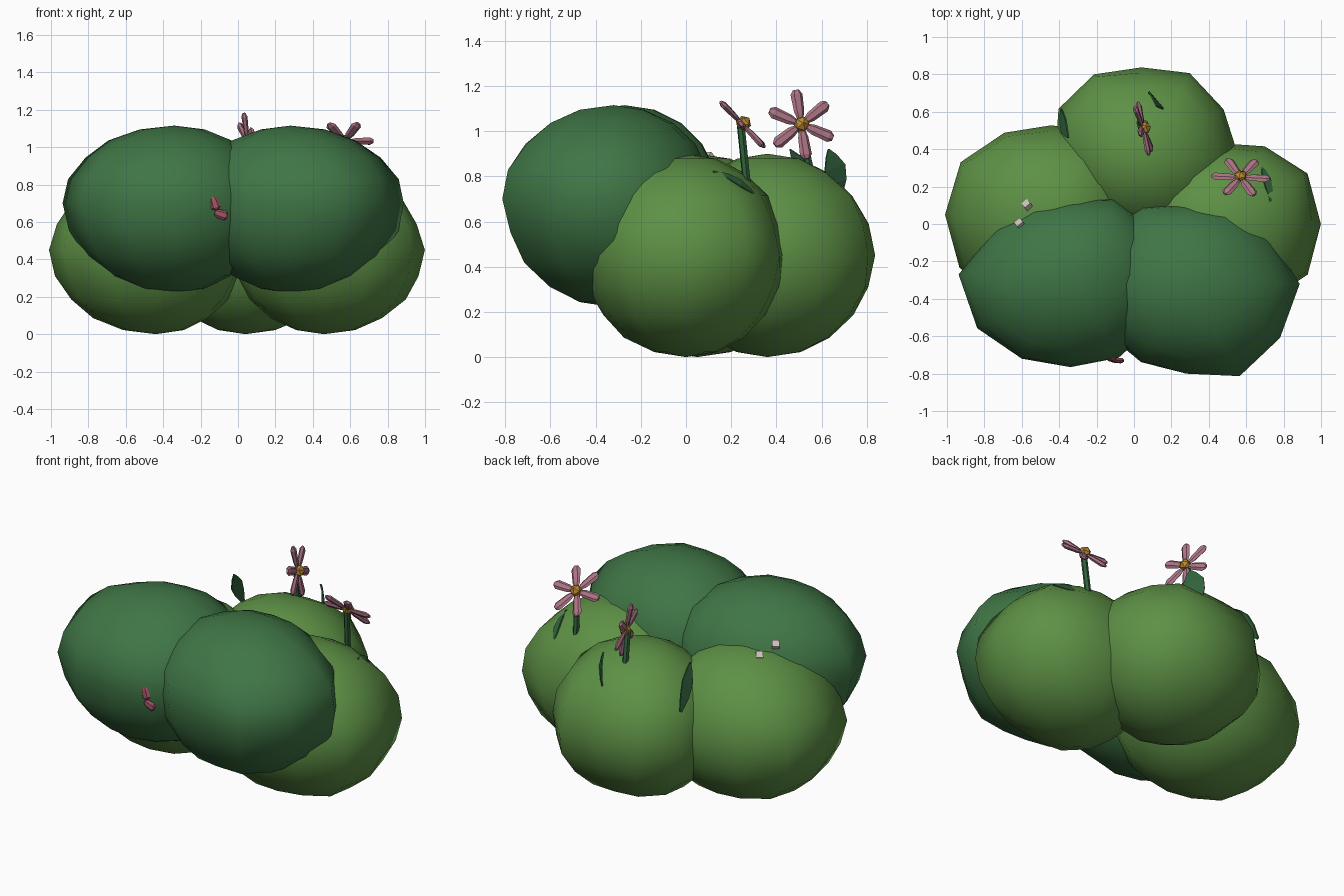
import bpy, bmesh, math, random
from mathutils import Vector, Matrix

if "Cube" in bpy.data.objects:
    bpy.data.objects.remove(bpy.data.objects["Cube"])

random.seed(4)


def material(name, rgb):
    m = bpy.data.materials.new(name)
    m.diffuse_color = (*rgb, 1)
    m.use_nodes = True
    m.node_tree.nodes["Principled BSDF"].inputs["Base Color"].default_value = m.diffuse_color
    return m


DARK = material("dark_green", (0.05, 0.18, 0.06))
LIGHT = material("light_green", (0.11, 0.28, 0.06))
STEM = material("stem_green", (0.03, 0.12, 0.045))
PINK = material("pink", (0.42, 0.18, 0.24))
ROSE = material("rose", (0.33, 0.08, 0.12))
GOLD = material("gold", (0.5, 0.26, 0.03))
CREAM = material("cream", (0.6, 0.55, 0.48))


def finish(name, bm, mat, smooth=False):
    mesh = bpy.data.meshes.new(name)
    bm.to_mesh(mesh)
    bm.free()
    mesh.materials.append(mat)
    for p in mesh.polygons:
        p.use_smooth = smooth
    ob = bpy.data.objects.new(name, mesh)
    bpy.context.collection.objects.link(ob)
    return ob


def frame(origin, normal, up=(0, 0, 1)):
    # Local z along normal, local y close to up
    z = Vector(normal).normalized()
    x = Vector(up).cross(z).normalized()
    y = z.cross(x)
    return Matrix.Translation(origin) @ Matrix((x, y, z)).transposed().to_4x4()


def clump(name, pole, z_low, z_mid, z_high, plan, mat):
    # Lumpy ball of foliage: plan gives the reach every 30 degrees around the pole
    bm = bmesh.new()
    bmesh.ops.create_uvsphere(bm, u_segments=12, v_segments=10, radius=1)
    for v in bm.verts:
        x, y, z = v.co
        k = round(math.degrees(math.atan2(y, x)) / 30) % 12
        s = plan[k]
        if abs(z) < 0.99:
            s *= 1 + random.uniform(-0.02, 0.02)
        v.co = (pole[0] + x * s, pole[1] + y * s,
                z_mid + z * (z_high - z_mid if z > 0 else z_mid - z_low))
    finish(name, bm, mat, True)


def rod(name, a, b, r, mat):
    a, b = Vector(a), Vector(b)
    bm = bmesh.new()
    bmesh.ops.create_cone(bm, cap_ends=True, segments=6, radius1=r, radius2=r,
                          depth=(b - a).length,
                          matrix=frame((a + b) / 2, b - a, (0.3, 1, 0.1)))
    finish(name, bm, mat)


def petal(bm, matrix, r0, r1, width, thick):
    # Six-sided bar with tapered ends running along local y
    rings = []
    for t, s in ((0, 0.5), (0.25, 0.85), (0.85, 1), (1, 0.5)):
        y = r0 + (r1 - r0) * t
        rings.append([bm.verts.new(matrix @ Vector((
            math.cos(k * math.pi / 3) * width / 2 * s, y,
            math.sin(k * math.pi / 3) * thick / 2 * s))) for k in range(6)])
    for p, q in zip(rings, rings[1:]):
        for k in range(6):
            bm.faces.new((p[k], p[(k + 1) % 6], q[(k + 1) % 6], q[k]))
    bm.faces.new(rings[0])
    bm.faces.new(rings[-1])
    bmesh.ops.recalc_face_normals(bm, faces=bm.faces[:])


def flower(name, centre, normal, root, turn):
    m = frame(centre, normal)
    bm = bmesh.new()
    for k in range(6):
        petal(bm, m @ Matrix.Rotation(turn + k * math.pi / 3, 4, 'Z'),
              0.025, 0.155, 0.055, 0.03)
    finish(name + "_petals", bm, PINK)
    bm = bmesh.new()
    bmesh.ops.create_icosphere(bm, subdivisions=1, radius=0.036,
                               matrix=m @ Matrix.Translation((0, 0, 0.006)))
    finish(name + "_centre", bm, GOLD)
    rod(name + "_stem", root, Vector(centre) - Vector(normal).normalized() * 0.01,
        0.018, STEM)


def leaf(name, base, tip, normal, width, bow):
    # Thin pointed blade, bowed along its normal
    base, tip = Vector(base), Vector(tip)
    n = Vector(normal).normalized()
    side = (tip - base).cross(n).normalized()
    bm = bmesh.new()
    rows = []
    for t, w in ((0, 0.2), (0.3, 0.8), (0.6, 1), (0.85, 0.5), (1, 0.04)):
        c = base.lerp(tip, t) + n * bow * 4 * t * (1 - t)
        rows.append([bm.verts.new(c + side * width / 2 * w * s) for s in (-1, 1)])
    for p, q in zip(rows, rows[1:]):
        bm.faces.new((p[0], p[1], q[1], q[0]))
    ob = finish(name, bm, STEM)
    mod = ob.modifiers.new("thickness", 'SOLIDIFY')
    mod.thickness = 0.008
    mod.offset = 0


# Foliage clumps: three low ones, two raised ones in front
clump("low_clump_left", (-0.44, 0.05), 0, 0.45, 0.9,
      (.48, .49, .50, .48, .51, .57, .56, .57, .51, .48, .50, .50), LIGHT)
clump("low_clump_right", (0.46, 0.0), 0, 0.45, 0.9,
      (.53, .54, .47, .44, .46, .47, .49, .51, .51, .46, .48, .55), LIGHT)
clump("low_clump_back", (0.04, 0.36), 0, 0.45, 0.9,
      (.52, .51, .52, .47, .51, .51, .47, .44, .43, .44, .46, .48), LIGHT)
clump("high_clump_left", (-0.34, -0.27), 0.22, 0.70, 1.115,
      (.52, .51, .47, .42, .44, .48, .59, .57, .53, .50, .51, .52), DARK)
clump("high_clump_right", (0.28, -0.32), 0.22, 0.70, 1.115,
      (.60, .51, .48, .44, .49, .51, .52, .51, .49, .48, .56, .57), DARK)

# Flowers
flower("back_flower", (0.05, 0.51, 1.03), (0.95, 0.25, 0.15), (0.03, 0.55, 0.82), 0.12)
flower("right_flower", (0.57, 0.25, 1.03), (0.02, 0.72, 0.69), (0.56, 0.27, 0.76), 0.5)

# Leaves
leaf("back_leaf", (0.09, 0.68, 0.71), (0.12, 0.63, 0.92), (0.75, 0.6, 0.1), 0.12, 0.015)
leaf("right_leaf", (0.73, 0.12, 0.82), (0.68, 0.31, 0.71), (0.5, 0.4, 0.75), 0.05, 0.02)
leaf("left_leaf", (-0.39, 0.61, 0.68), (-0.35, 0.46, 0.92), (-0.8, 0.1, 0.3), 0.08, 0.01)

# Fallen petals at the front seam and pale flecks on the left
for i, (c, d) in enumerate((((-0.125, -0.72, 0.7), (0.3, -0.2, -0.9)),
                            ((-0.09, -0.73, 0.64), (0.8, -0.6, -0.2)))):
    bm = bmesh.new()
    petal(bm, frame(c, (0, -1, 0.1), d), -0.035, 0.035, 0.055, 0.03)
    finish(f"front_petal_{i}", bm, ROSE)
for i, c in enumerate(((-0.57, 0.1, 0.88), (-0.61, 0.0, 0.92))):
    bm = bmesh.new()
    bmesh.ops.create_cube(bm, size=0.04, matrix=frame(c, (-0.4, 0.5, 0.7)))
    finish(f"pale_fleck_{i}", bm, CREAM)
